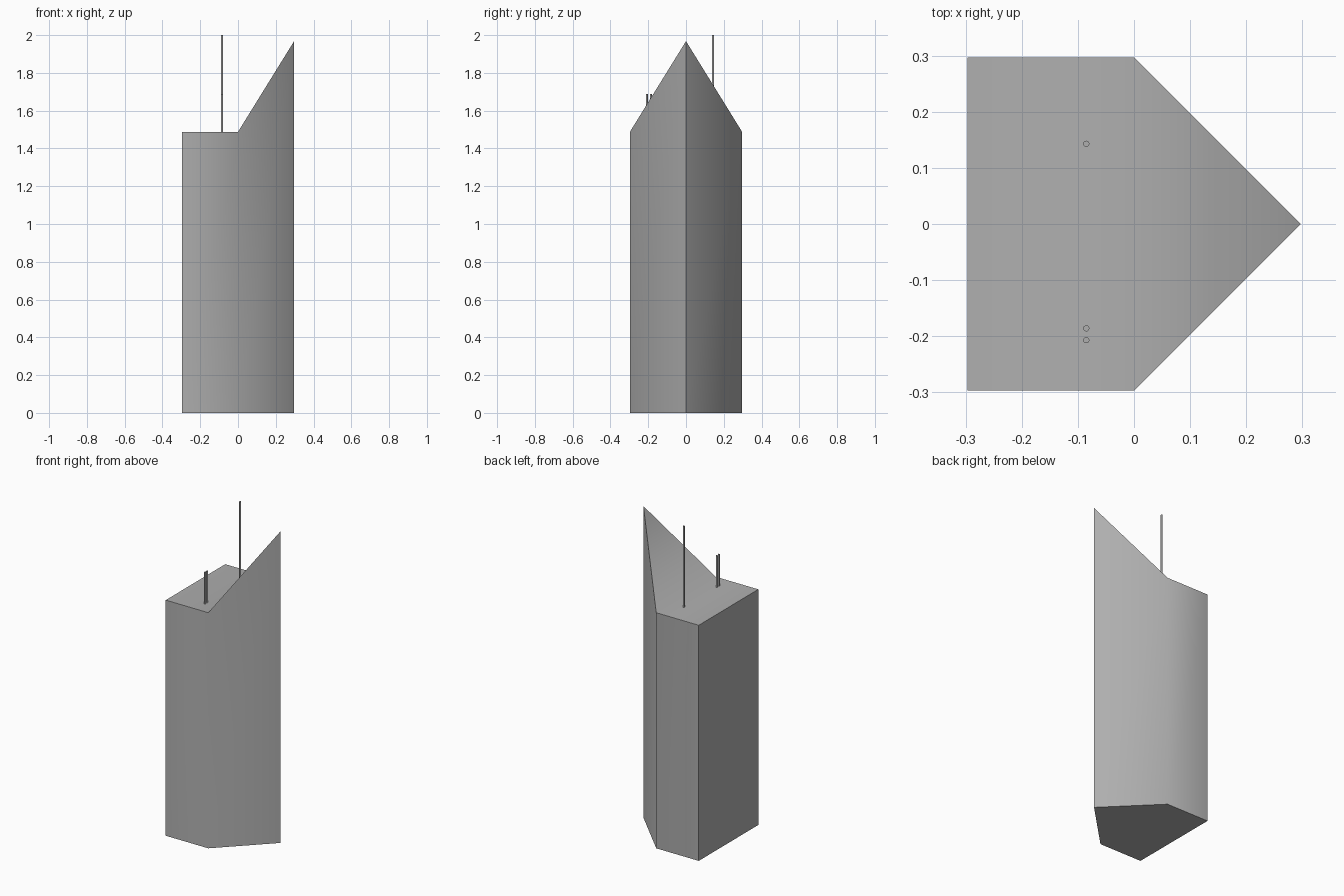
import bpy, bmesh, math

if "Cube" in bpy.data.objects:
    bpy.data.objects.remove(bpy.data.objects["Cube"])

HALF = 0.297      # half width of the footprint
ROOF = 1.488      # flat roof height
PEAK = 1.968      # height of the pointed corner

grey = bpy.data.materials.new("dark_grey")
grey.diffuse_color = (0.43, 0.43, 0.43, 1)
grey.use_nodes = True
grey.node_tree.nodes["Principled BSDF"].inputs["Base Color"].default_value = grey.diffuse_color


def finish(name, bm, angle):
    bmesh.ops.recalc_face_normals(bm, faces=bm.faces[:])
    mesh = bpy.data.meshes.new(name)
    bm.to_mesh(mesh)
    bm.free()
    mesh.materials.append(grey)
    obj = bpy.data.objects.new(name, mesh)
    bpy.context.collection.objects.link(obj)
    bpy.ops.object.select_all(action='DESELECT')
    bpy.context.view_layer.objects.active = obj
    obj.select_set(True)
    bpy.ops.object.shade_smooth_by_angle(angle=math.radians(angle))
    return obj


# Tower: five-sided footprint, flat roof at the left, sloped roof up to the point
footprint = [(-HALF, -HALF), (0, -HALF), (HALF, 0), (0, HALF), (-HALF, HALF)]
bm = bmesh.new()
low = [bm.verts.new((x, y, 0)) for x, y in footprint]
top = [bm.verts.new((x, y, PEAK if x > 0 else ROOF)) for x, y in footprint]
bm.faces.new(low[::-1])
for i in range(5):
    j = (i + 1) % 5
    bm.faces.new((low[i], low[j], top[j], top[i]))
bm.faces.new((top[0], top[1], top[3], top[4]))
bm.faces.new((top[1], top[2], top[3]))
finish("tower", bm, 60)


# Roof masts: one tall, two short side by side
def mast(name, y, tip, x=-0.085, radius=0.0055):
    bm = bmesh.new()
    bmesh.ops.create_cone(bm, cap_ends=True, segments=16, radius1=radius,
                          radius2=radius, depth=tip - ROOF)
    bmesh.ops.translate(bm, verts=bm.verts[:], vec=(x, y, (tip + ROOF) / 2))
    finish(name, bm, 40)


mast("tall_mast", 0.143, 2.0)
mast("short_mast_inner", -0.186, 1.688)
mast("short_mast_outer", -0.207, 1.688)
